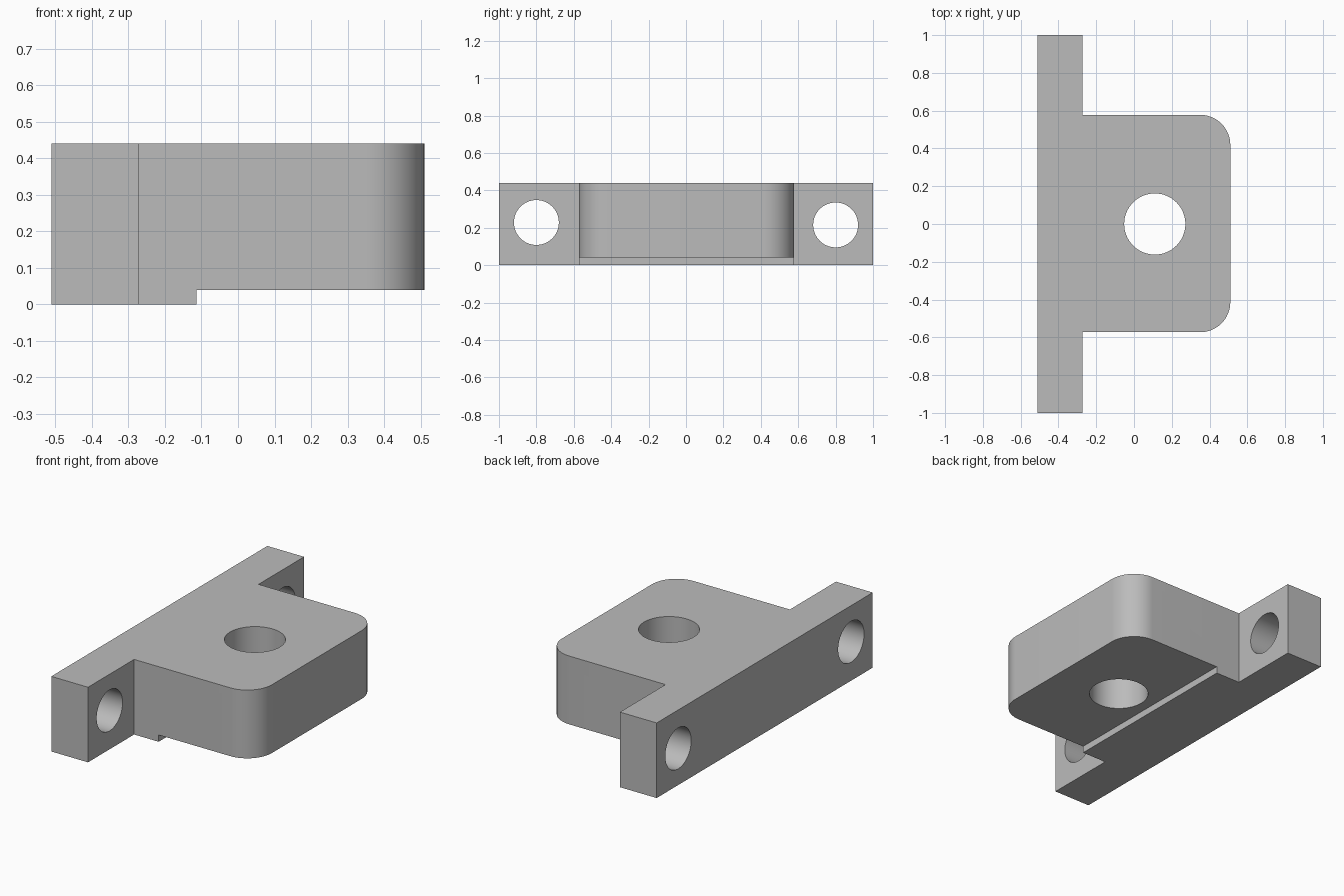
import bpy, bmesh
from math import pi, sin, cos, radians
from mathutils import Matrix, Vector

cube = bpy.data.objects.get("Cube")
if cube:
    bpy.data.objects.remove(cube, do_unlink=True)

# Main dimensions
BACK, FLANGE_FRONT, NOSE = -0.51, -0.272, 0.51
LOW_Y, HIGH_Y = -0.573, 0.578
HEIGHT, STEP_X, STEP_Z = 0.44, -0.113, 0.04
FILLET = 0.16

grey = bpy.data.materials.new("plain grey")
grey.use_nodes = True
colour = (0.5, 0.5, 0.5, 1)
grey.diffuse_color = colour
grey.node_tree.nodes["Principled BSDF"].inputs["Base Color"].default_value = colour


def make_object(name, bm):
    bmesh.ops.recalc_face_normals(bm, faces=bm.faces)
    mesh = bpy.data.meshes.new(name)
    bm.to_mesh(mesh)
    bm.free()
    mesh.materials.append(grey)
    obj = bpy.data.objects.new(name, mesh)
    bpy.context.collection.objects.link(obj)
    return obj


def arc(cx, cy, start, steps=16):
    angles = [start + pi / 2 * i / steps for i in range(steps + 1)]
    return [(cx + FILLET * cos(a), cy + FILLET * sin(a)) for a in angles]


def extrude_outline(name, outline, height):
    bm = bmesh.new()
    face = bm.faces.new([bm.verts.new((x, y, 0)) for x, y in outline])
    top = bmesh.ops.extrude_face_region(bm, geom=[face])["geom"]
    verts = [v for v in top if isinstance(v, bmesh.types.BMVert)]
    bmesh.ops.translate(bm, verts=verts, vec=(0, 0, height))
    return make_object(name, bm)


def cylinder_cutter(name, centre, radius, rotation=Matrix()):
    bm = bmesh.new()
    bmesh.ops.create_cone(bm, cap_ends=True, segments=64, radius1=radius,
                          radius2=radius, depth=1.2,
                          matrix=Matrix.Translation(centre) @ rotation)
    return make_object(name, bm)


def box_cutter(name, low, high):
    low, high = Vector(low), Vector(high)
    bm = bmesh.new()
    bmesh.ops.create_cube(bm, size=1, matrix=Matrix.Translation((low + high) / 2)
                          @ Matrix.Diagonal((high - low).to_4d()))
    return make_object(name, bm)


# Bracket body: long flange with a round-cornered block in the middle
outline = [(BACK, -1), (FLANGE_FRONT, -1), (FLANGE_FRONT, LOW_Y)]
outline += arc(NOSE - FILLET, LOW_Y + FILLET, -pi / 2)
outline += arc(NOSE - FILLET, HIGH_Y - FILLET, 0)
outline += [(FLANGE_FRONT, HIGH_Y), (FLANGE_FRONT, 1), (BACK, 1)]
bracket = extrude_outline("mounting_bracket", outline, HEIGHT)

# Underside step, vertical bore and the two flange bolt holes
sideways = Matrix.Rotation(pi / 2, 4, "Y")
cutters = [
    box_cutter("step_cutter", (STEP_X, -0.9, -0.5), (1, 0.9, STEP_Z)),
    cylinder_cutter("bore_cutter", (0.11, 0, 0.2), 0.162),
    cylinder_cutter("right_bolt_cutter", (BACK, -0.8, 0.228), 0.12, sideways),
    cylinder_cutter("left_bolt_cutter", (BACK, 0.8, 0.215), 0.12, sideways),
]
bpy.context.view_layer.objects.active = bracket
for cutter in cutters:
    cutter.hide_render = True
    cut = bracket.modifiers.new(cutter.name, "BOOLEAN")
    cut.operation = "DIFFERENCE"
    cut.solver = "EXACT"
    cut.object = cutter
    bpy.ops.object.modifier_apply(modifier=cut.name)
for cutter in cutters:
    bpy.data.objects.remove(cutter, do_unlink=True)

# Smooth the round walls and keep the machined edges crisp
bpy.ops.object.select_all(action="DESELECT")
bracket.select_set(True)
bpy.ops.object.shade_smooth_by_angle(angle=radians(30))
